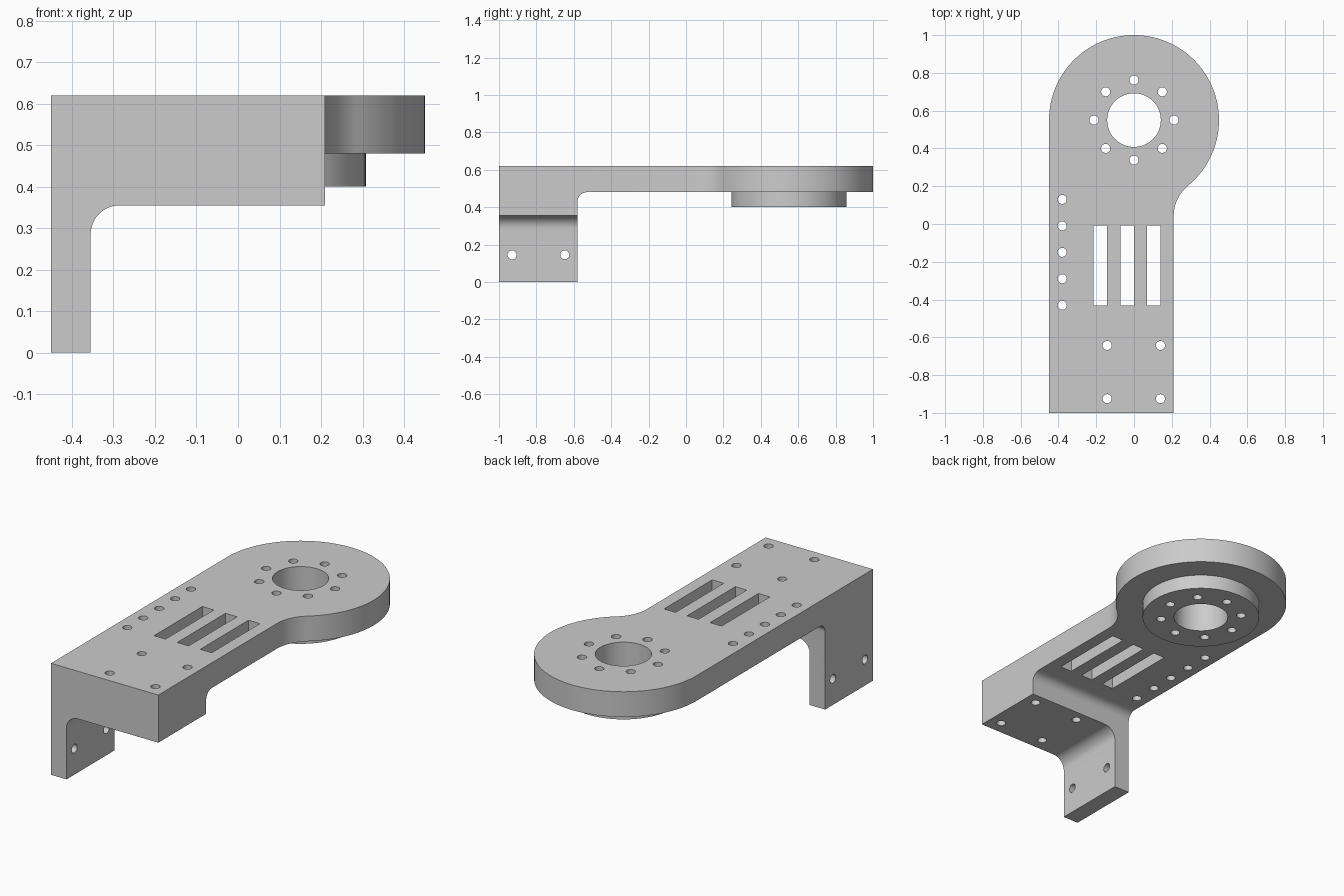
import bpy
import bmesh
from math import pi, sin, cos, atan2, sqrt

if "Cube" in bpy.data.objects:
    bpy.data.objects.remove(bpy.data.objects["Cube"], do_unlink=True)

TOP, PLATE_BOTTOM, BOSS_BOTTOM = 0.62, 0.48, 0.40
LEFT, RIGHT, BLOCK_BACK = -0.45, 0.21, -0.58
HEAD_Y, HEAD_R = 0.55, 0.45


def arc(cx, cy, r, start, end, n):
    return [(cx + r * cos(start + (end - start) * i / n),
             cy + r * sin(start + (end - start) * i / n)) for i in range(n + 1)]


def circle(cx, cy, r, n=32):
    return arc(cx, cy, r, 0, 2 * pi, n)[:-1]


def prism(bm, points, low, high, axis):
    """Extrude a 2D outline along one axis."""
    place = {"x": lambda u, v, w: (w, u, v),
             "y": lambda u, v, w: (u, w, v),
             "z": lambda u, v, w: (u, v, w)}[axis]
    a = [bm.verts.new(place(u, v, low)) for u, v in points]
    b = [bm.verts.new(place(u, v, high)) for u, v in points]
    bm.faces.new(a[::-1])
    bm.faces.new(b)
    for i in range(len(a)):
        j = (i + 1) % len(a)
        bm.faces.new((a[i], a[j], b[j], b[i]))


def make_object(name, prisms):
    bm = bmesh.new()
    for args in prisms:
        prism(bm, *args)
    bmesh.ops.recalc_face_normals(bm, faces=bm.faces)
    mesh = bpy.data.meshes.new(name)
    bm.to_mesh(mesh)
    bm.free()
    obj = bpy.data.objects.new(name, mesh)
    bpy.context.collection.objects.link(obj)
    return obj


def combine(target, tool, operation):
    mod = target.modifiers.new(tool.name, "BOOLEAN")
    mod.object, mod.operation, mod.solver = tool, operation, "EXACT"
    tool.hide_render = True
    bpy.context.view_layer.objects.active = target
    bpy.ops.object.modifier_apply(modifier=mod.name)
    bpy.data.objects.remove(tool, do_unlink=True)


def filleted_corner(u, v, r, far):
    """Region beyond u and below v, with its inner corner rounded."""
    return [(u, -0.1), (far, -0.1), (far, v)] + arc(u + r, v - r, r, pi / 2, pi, 12)


# Arm outline: straight bar blending into a round head
blend = 0.21
blend_x = RIGHT + blend
blend_y = HEAD_Y - sqrt((HEAD_R + blend) ** 2 - blend_x ** 2)
meet = atan2(HEAD_Y - blend_y, -blend_x)
outline = [(LEFT, -1), (RIGHT, -1)]
outline += arc(blend_x, blend_y, blend, pi, meet, 16)
outline += arc(0, HEAD_Y, HEAD_R, meet - pi, pi, 80)[1:]
bracket = make_object("bracket", [(outline, 0, TOP, "z")])

# Clear the space below the arm and beside the leg
combine(bracket, make_object("arm_clearance", [
    (filleted_corner(BLOCK_BACK, PLATE_BOTTOM, 0.05, 1.2), -0.7, 0.7, "x")]), "DIFFERENCE")
combine(bracket, make_object("leg_clearance", [
    (filleted_corner(-0.355, 0.355, 0.07, 0.7), -1.1, -0.5, "y")]), "DIFFERENCE")

# Round boss under the head
combine(bracket, make_object("boss", [
    (circle(0, HEAD_Y, 0.308, 96), BOSS_BOTTOM, 0.55, "z")]), "UNION")

# Bore, bolt circle, side row, mounting holes and slots
hole_r = 0.024
rounds = [(0, HEAD_Y, 0.142, 64)]
rounds += [(0.212 * cos(i * pi / 4), HEAD_Y + 0.212 * sin(i * pi / 4), hole_r)
           for i in range(8)]
rounds += [(-0.38, 0.13 - 0.14 * i, hole_r) for i in range(5)]
rounds += [(x, y, hole_r) for x in (-0.142, 0.14) for y in (-0.925, -0.643)]
cuts = [(circle(*c), -0.1, 0.8, "z") for c in rounds]
for x in (-0.214, -0.072, 0.07):
    slot = [(x, -0.432), (x + 0.071, -0.432), (x + 0.071, -0.008), (x, -0.008)]
    cuts.append((slot, 0.3, 0.8, "z"))
cuts += [(circle(y, 0.145, hole_r), -0.6, -0.3, "x") for y in (-0.93, -0.648)]
combine(bracket, make_object("holes_and_slots", cuts), "DIFFERENCE")

# Plain grey finish
grey = bpy.data.materials.new("light_grey")
grey.use_nodes = True
colour = (0.6, 0.6, 0.6, 1)
grey.diffuse_color = colour
grey.node_tree.nodes["Principled BSDF"].inputs["Base Color"].default_value = colour
bracket.data.materials.clear()
bracket.data.materials.append(grey)

bpy.ops.object.select_all(action="DESELECT")
bracket.select_set(True)
bpy.context.view_layer.objects.active = bracket
bpy.ops.object.shade_smooth_by_angle(angle=pi / 6)
